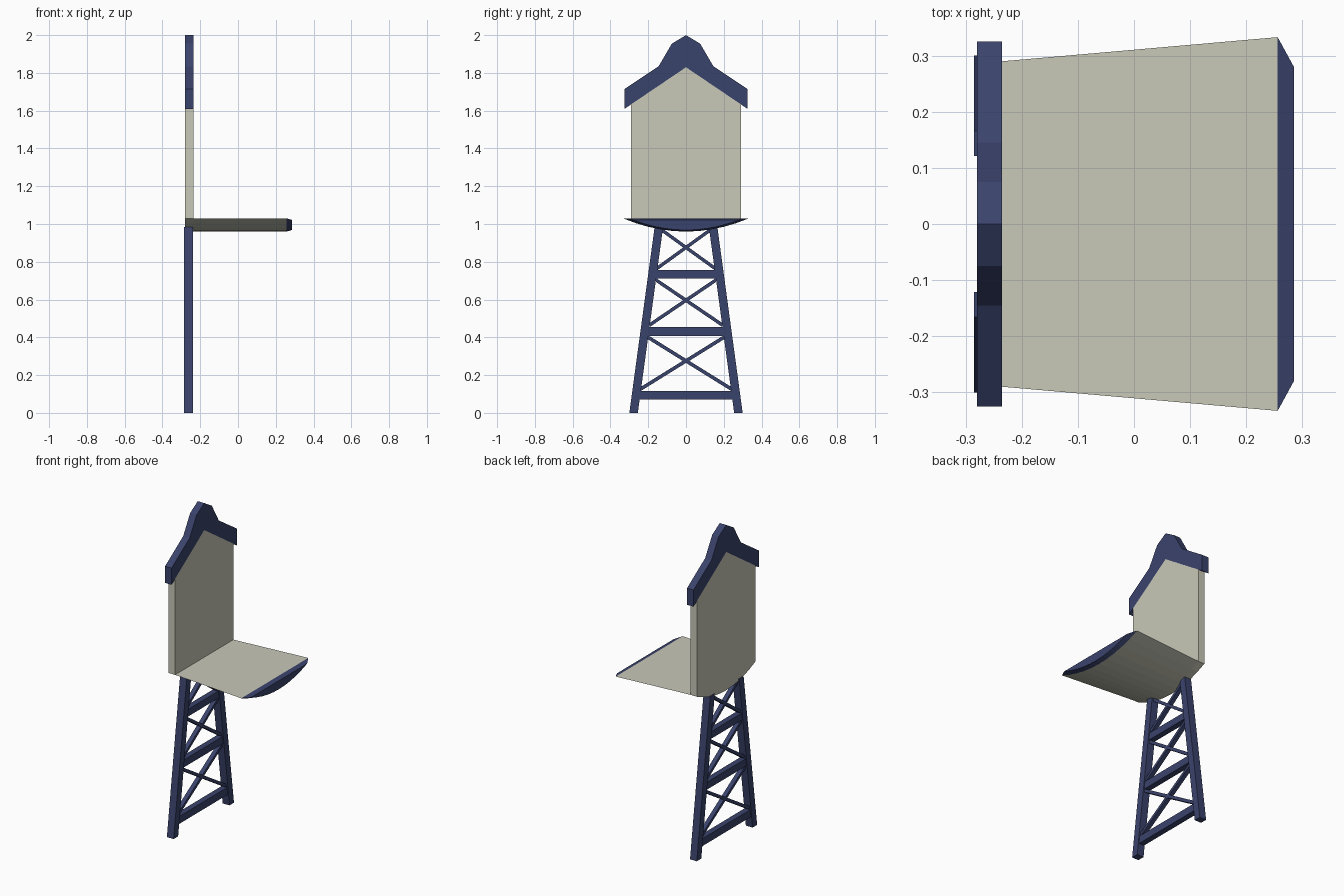
import bpy, bmesh

if "Cube" in bpy.data.objects:
    bpy.data.objects.remove(bpy.data.objects["Cube"])


def material(name, rgb):
    m = bpy.data.materials.new(name)
    m.diffuse_color = (*rgb, 1)
    m.use_nodes = True
    m.node_tree.nodes["Principled BSDF"].inputs["Base Color"].default_value = m.diffuse_color
    return m


BLUE = material("navy", (0.042, 0.056, 0.15))
BEIGE = material("beige", (0.58, 0.58, 0.48))
XB, XF = -0.28, -0.235  # back and front of the upright panel


def loft(name, sections, mat):
    """Join equal-length (x, [(y, z)...]) cross-sections into a closed solid."""
    bm = bmesh.new()
    rings = [[bm.verts.new((x, y, z)) for y, z in pts] for x, pts in sections]
    n = len(rings[0])
    for a, b in zip(rings, rings[1:]):
        for i in range(n):
            j = (i + 1) % n
            bm.faces.new((a[i], a[j], b[j], b[i]))
    bm.faces.new(rings[0])
    bm.faces.new(rings[-1])
    bmesh.ops.recalc_face_normals(bm, faces=bm.faces[:])
    me = bpy.data.meshes.new(name)
    bm.to_mesh(me)
    bm.free()
    me.materials.append(mat)
    ob = bpy.data.objects.new(name, me)
    bpy.context.collection.objects.link(ob)
    return ob


def slab(name, pts, x0, x1, mat):
    return loft(name, [(x0, pts), (x1, pts)], mat)


def bowl(w, top=1.03, depth=0.07, n=10):
    """Shallow curve from +y rim to -y rim."""
    ts = [1 - 2 * i / n for i in range(n + 1)]
    return [(w * t, top - depth * (1 - t * t)) for t in ts]


# Back panel with gable top and curved bottom
slab("back_panel", bowl(0.29) + [(-0.29, 1.634), (0, 1.83), (0.29, 1.634)], XB, XF, BEIGE)

# Roof-shaped crest
half = [(0.325, 1.61), (0.325, 1.715), (0.145, 1.835), (0.075, 1.955)]
crest = [(0, 1.83)] + half + [(0, 2.0)] + [(-y, z) for y, z in reversed(half)]
slab("roof_crest", crest, XB, XF, BLUE)

# Flared seat and its chamfered front cap
loft("seat", [(XF, bowl(0.29)), (0.256, bowl(0.333))], BEIGE)
loft("seat_front_cap", [(0.256, bowl(0.333)), (0.285, bowl(0.28, 1.022, 0.054))], BLUE)


# Trestle: splayed legs, horizontal rails and cross braces
def leg_inner(z):
    return 0.255 - 0.136 * z


def bar(name, p, q, width, x0, x1):
    """Sloping bar whose ends are cut level in y (width measured along z)."""
    h = width / 2
    pts = [(p[0], p[1] - h), (q[0], q[1] - h), (q[0], q[1] + h), (p[0], p[1] + h)]
    slab(name, pts, x0, x1, BLUE)


for side, s in (("left", -1), ("right", 1)):
    pts = [(s * 0.255, 0), (s * 0.3, 0), (s * 0.166, 0.985), (s * 0.121, 0.985)]
    slab(f"{side}_leg", pts, -0.285, -0.238, BLUE)

rails = [(0.07, 0.117), (0.408, 0.455), (0.712, 0.757)]
for i, (lo, hi) in enumerate(rails):
    a, b = leg_inner(lo) + 0.005, leg_inner(hi) + 0.005
    slab(f"rail_{i}", [(-a, lo), (a, lo), (b, hi), (-b, hi)], -0.28, -0.243, BLUE)

bays = [(0.128, 0.4), (0.466, 0.704), (0.767, 0.965)]
for i, (lo, hi) in enumerate(bays):
    for s in (-1, 1):
        bar(f"brace_{i}_{'a' if s < 0 else 'b'}", (s * leg_inner(lo), lo),
            (-s * leg_inner(hi), hi), 0.022, -0.275, -0.248)
